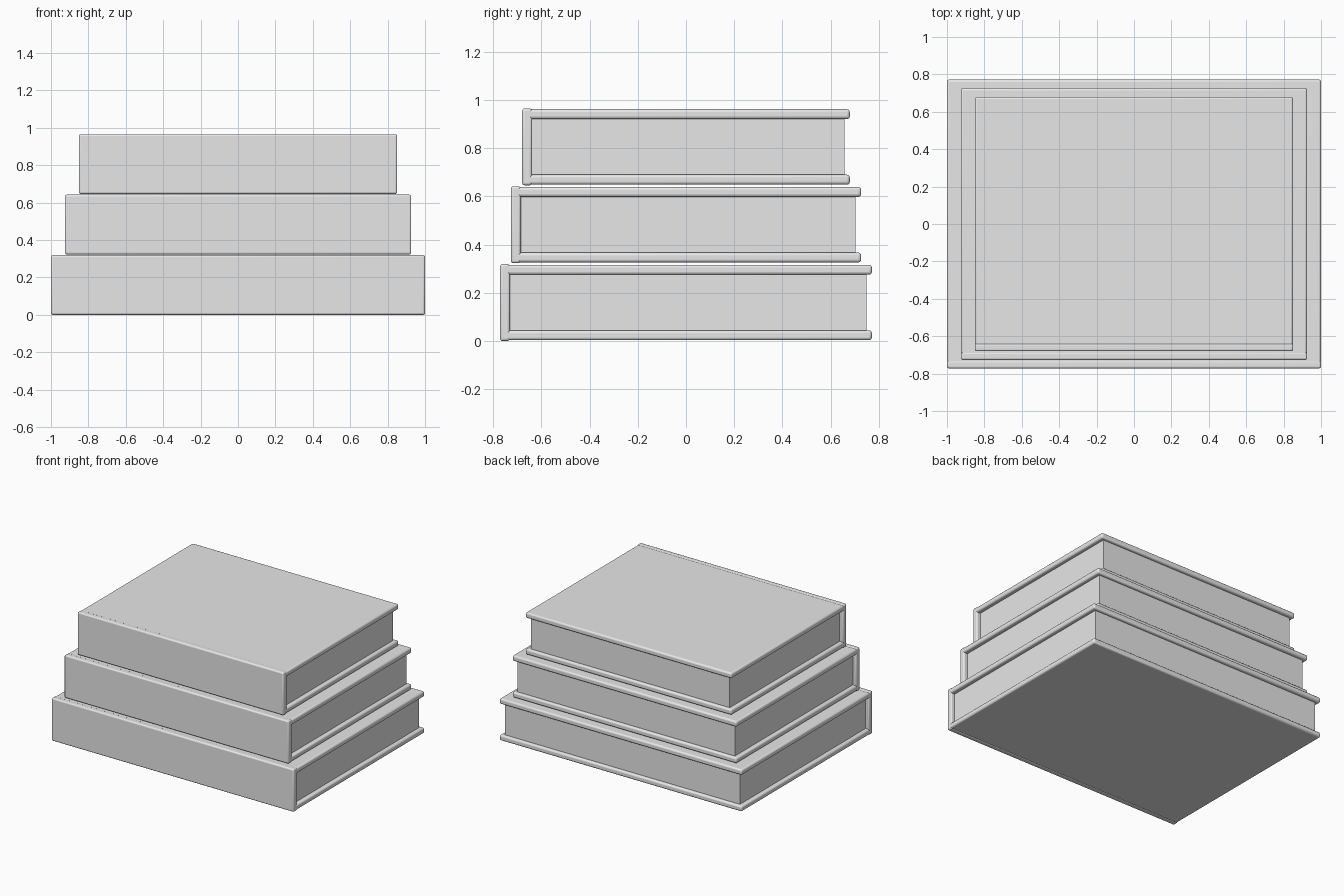
import bpy

default = bpy.data.objects.get("Cube")
if default:
    bpy.data.objects.remove(default, do_unlink=True)

gray = bpy.data.materials.new("plain_gray")
gray.use_nodes = True
color = (0.8, 0.8, 0.8, 1)
gray.diffuse_color = color
gray.node_tree.nodes["Principled BSDF"].inputs["Base Color"].default_value = color

PITCH = 0.323      # height step from one book to the next
HEIGHT = 0.319     # spine height
LIP = 0.003        # spine stands slightly proud of the covers
THICK = 0.041      # board thickness


def box(name, lo, hi, bevel=0.0):
    """Box between two corners, with optionally rounded edges."""
    center = [(a + b) / 2 for a, b in zip(lo, hi)]
    bpy.ops.mesh.primitive_cube_add(size=1, location=center)
    obj = bpy.context.object
    obj.name = name
    obj.scale = [b - a for a, b in zip(lo, hi)]
    bpy.ops.object.transform_apply(location=False, rotation=False, scale=True)
    obj.data.materials.append(gray)
    if bevel:
        mod = obj.modifiers.new("rounded_edges", "BEVEL")
        mod.width = bevel
        mod.segments = 3
        bpy.ops.object.shade_smooth_by_angle()
    return obj


def book(label, z, hx, hy):
    top = z + HEIGHT
    # Spine along the front
    box(label + "_spine", (-hx, -hy, z), (hx, -hy + THICK, top), 0.01)
    # Lower and upper boards
    for side, z0 in (("lower", z + LIP), ("upper", top - LIP - THICK)):
        box(f"{label}_{side}_cover", (-hx, -hy + 0.01, z0),
            (hx, hy, z0 + THICK), 0.012)
    # Page block set back from the board edges
    box(label + "_pages", (-hx + 0.03, -hy + THICK - 0.01, z + THICK - 0.01),
        (hx - 0.03, hy - 0.023, top - THICK + 0.01))


for i, (label, hx, hy) in enumerate((("bottom_book", 1.0, 0.772),
                                     ("middle_book", 0.926, 0.727),
                                     ("top_book", 0.851, 0.68))):
    book(label, i * PITCH, hx, hy)
